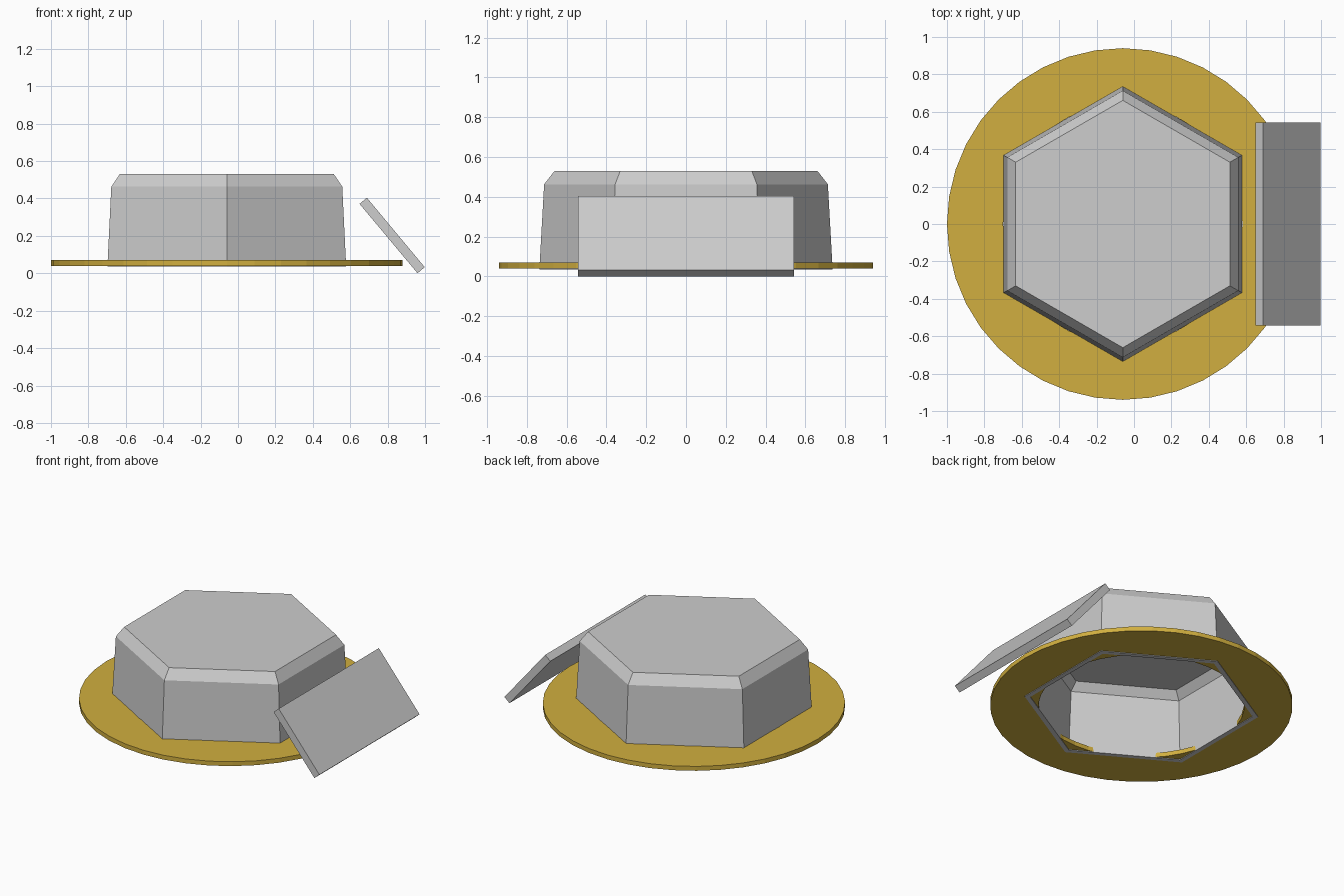
import bpy, math

if "Cube" in bpy.data.objects:
    bpy.data.objects.remove(bpy.data.objects["Cube"])

CX = -0.06  # shared axis of the dish and the hexagonal cover


def material(name, rgb):
    m = bpy.data.materials.new(name)
    m.diffuse_color = (*rgb, 1)
    m.use_nodes = True
    m.node_tree.nodes["Principled BSDF"].inputs["Base Color"].default_value = m.diffuse_color
    return m


def make(name, verts, faces, mat):
    me = bpy.data.meshes.new(name)
    me.from_pydata(verts, [], faces)
    me.materials.append(mat)
    ob = bpy.data.objects.new(name, me)
    bpy.context.collection.objects.link(ob)
    return ob


def lathe(name, profile, n, mat, closed=False):
    """Spin (radius, z) points into n sides; a closed profile makes a ring,
    an open one is capped at both ends."""
    verts = []
    for r, z in profile:
        for i in range(n):
            a = math.pi / 2 + 2 * math.pi * i / n
            verts.append((CX + r * math.cos(a), r * math.sin(a), z))
    k = len(profile)
    faces = []
    for p in range(k if closed else k - 1):
        q = (p + 1) % k
        for i in range(n):
            j = (i + 1) % n
            faces.append((p * n + i, p * n + j, q * n + j, q * n + i))
    if not closed:
        faces.append(tuple(reversed(range(n))))
        faces.append(tuple(range((k - 1) * n, k * n)))
    return make(name, verts, faces, mat)


gold = material("gold", (0.64, 0.43, 0.05))
grey = material("light grey", (0.61, 0.61, 0.61))

# Flat ring around the base
lathe("base_ring", [(0.64, 0.04), (0.94, 0.04), (0.94, 0.07), (0.64, 0.07)],
      40, gold, closed=True)

# Hollow hexagonal cover: from the inner ceiling down the inside, round the rim
# and up the outside to the roof
lathe("hex_cover", [(0.632, 0.5), (0.68, 0.447), (0.702, 0.036),
                    (0.737, 0.036), (0.713, 0.463), (0.661, 0.53)], 6, grey)

# Leaning panel on the right side
section = [(0.65, 0.371), (0.96, 0.0), (0.998, 0.033), (0.689, 0.404)]
W = 0.543
verts = [(x, y, z) for y in (-W, W) for x, z in section]
faces = [(0, 1, 2, 3), (7, 6, 5, 4)]
faces += [(i, i + 4, (i + 1) % 4 + 4, (i + 1) % 4) for i in range(4)]
make("leaning_panel", verts, faces, grey)
